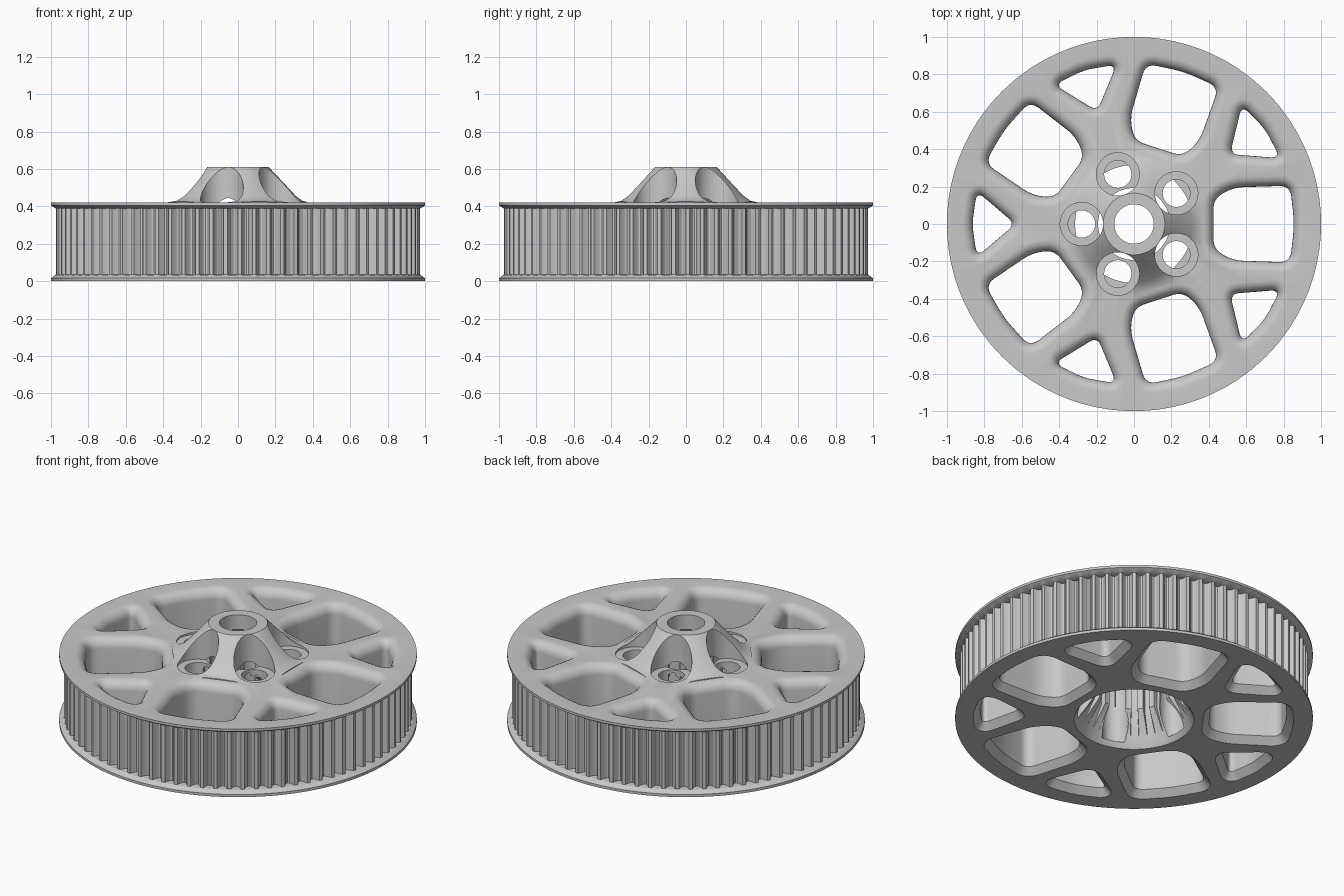
import bpy, bmesh, math
from mathutils import Vector, Matrix

SEGMENTS = 640
OUTER_TEETH = 80
INNER_TEETH = 20
FILLET = 0.06

old = bpy.data.objects.get("Cube")
if old:
    bpy.data.objects.remove(old, do_unlink=True)

metal = bpy.data.materials.new("grey metal")
metal.use_nodes = True
grey = (0.58, 0.58, 0.58, 1)
metal.diffuse_color = grey
metal.node_tree.nodes["Principled BSDF"].inputs["Base Color"].default_value = grey


def skin(bm, rings, closed):
    """Join counter-clockwise rings, lowest first, with outward quads."""
    loops = [[bm.verts.new(p) for p in ring] for ring in rings]
    pairs = list(zip(loops, loops[1:]))
    if closed:
        pairs.append((loops[-1], loops[0]))
    else:
        bm.faces.new(loops[0][::-1])
        bm.faces.new(loops[-1])
    for a, b in pairs:
        for i in range(len(a)):
            j = (i + 1) % len(a)
            bm.faces.new((a[i], a[j], b[j], b[i]))


def finish(bm, name):
    mesh = bpy.data.meshes.new(name)
    bm.to_mesh(mesh)
    bm.free()
    mesh.materials.append(metal)
    obj = bpy.data.objects.new(name, mesh)
    bpy.context.collection.objects.link(obj)
    return obj


def volume(mesh):
    bm = bmesh.new()
    bm.from_mesh(mesh)
    result = bm.calc_volume(signed=True)
    bm.free()
    return result


def carve(obj, cutter):
    """Subtract the cutter with the first solver that gives a sound solid."""
    before = volume(obj.data)
    for solver in ("MANIFOLD", "EXACT", "FLOAT"):
        mod = obj.modifiers.new("openings", "BOOLEAN")
        mod.operation = "DIFFERENCE"
        mod.solver = solver
        mod.object = cutter
        bpy.context.view_layer.update()
        graph = bpy.context.evaluated_depsgraph_get()
        mesh = bpy.data.meshes.new_from_object(obj.evaluated_get(graph))
        obj.modifiers.remove(mod)
        if 0.4 * before < volume(mesh) < 0.999 * before:
            obj.data = mesh
            break
    bpy.data.objects.remove(cutter, do_unlink=True)


def groove_depth(i):
    """Belt grooves with rounded bottoms."""
    step = SEGMENTS // OUTER_TEETH
    return (0, 0, 0, 0.025, 0.037, 0.04, 0.037, 0.025)[i % step]


def spline_height(i):
    """Square teeth pointing inward in the hub."""
    step = SEGMENTS // INNER_TEETH
    return 0.028 if i % step < step // 2 else 0


def plain(i):
    return 0


# Pulley body: one turned profile, with teeth on marked rows
profile = [
    (0.105, 0.61, plain), (0.165, 0.61, plain), (0.24, 0.53, plain),
    (0.31, 0.455, plain), (0.345, 0.43, plain), (0.39, 0.42, plain),
    (1.0, 0.42, plain), (1.0, 0.405, plain), (0.976, 0.39, plain),
    (0.973, 0.388, groove_depth), (0.973, 0.036, groove_depth),
    (0.976, 0.034, plain), (1.0, 0.016, plain), (1.0, 0.0, plain),
    (0.335, 0.0, plain), (0.315, 0.03, plain), (0.30, 0.07, plain),
    (0.24, 0.19, spline_height), (0.24, 0.36, spline_height),
    (0.20, 0.40, plain), (0.105, 0.52, plain),
]
bm = bmesh.new()
rings = []
for r, z, teeth in reversed(profile):
    ring = []
    for i in range(SEGMENTS):
        a = math.tau * i / SEGMENTS
        rr = r - teeth(i)
        ring.append((rr * math.cos(a), rr * math.sin(a), z))
    rings.append(ring)
skin(bm, rings, True)
body = finish(bm, "pulley_body")


def rounded(corners):
    """Closed outline from (x, y, rounding) corners."""
    pts = []
    n = len(corners)
    for k in range(n):
        c = Vector(corners[k][:2])
        d = corners[k][2]
        before = c + (Vector(corners[k - 1][:2]) - c).normalized() * d
        after = c + (Vector(corners[(k + 1) % n][:2]) - c).normalized() * d
        for s in range(9):
            t = s / 8
            pts.append(before * (1 - t) ** 2 + c * 2 * t * (1 - t) + after * t * t)
    return pts


def grow(pts, amount):
    """Offset a counter-clockwise outline outward."""
    out = []
    for i, p in enumerate(pts):
        t = (pts[(i + 1) % len(pts)] - pts[i - 1]).normalized()
        out.append(p + Vector((t.y, -t.x)) * amount)
    return out


# Window cutters: chamfered below, filleted above
sections = [(-0.03, 0.04), (-0.001, 0.04), (0.04, 0)]
for s in range(7):
    a = math.pi / 2 * s / 6
    sections.append((0.4205 - FILLET + FILLET * math.sin(a), FILLET * (1 - math.cos(a))))
sections.append((0.45, FILLET))

large = [(0.425, -0.13, 0.05), (0.52, -0.195, 0.07), (0.835, -0.205, 0.06), (0.857, 0, 0.07)]
large += [(x, -y, d) for x, y, d in large[2::-1]]
small = [(0.635, 0, 0.05), (0.84, -0.175, 0.055), (0.865, 0, 0.05), (0.84, 0.175, 0.055)]

windows = bmesh.new()
bolts = bmesh.new()
for k in range(5):
    for outline, turn in ((large, 72 * k), (small, 72 * k + 36)):
        pts = rounded(outline)
        rot = Matrix.Rotation(math.radians(turn), 3, "Z")
        skin(windows, [[rot @ Vector((p.x, p.y, z)) for p in grow(pts, off)]
                       for z, off in sections], False)

    # Bolt hole with a wide counterbore cut into the hub
    centre = Matrix.Rotation(math.radians(72 * k + 36), 3, "Z") @ Vector((0.28, 0, 0))
    skin(bolts, [[centre + Vector((r * math.cos(math.tau * i / 48),
                                   r * math.sin(math.tau * i / 48), z)) for i in range(48)]
                 for r, z in ((0.073, 0.031), (0.073, 0.41), (0.115, 0.41), (0.115, 0.7))], False)

# Cut the openings and shade
carve(body, finish(windows, "window_cutter"))
carve(body, finish(bolts, "bolt_cutter"))
bpy.ops.object.select_all(action="DESELECT")
body.select_set(True)
bpy.context.view_layer.objects.active = body
bpy.ops.object.shade_smooth_by_angle(angle=math.radians(32))
